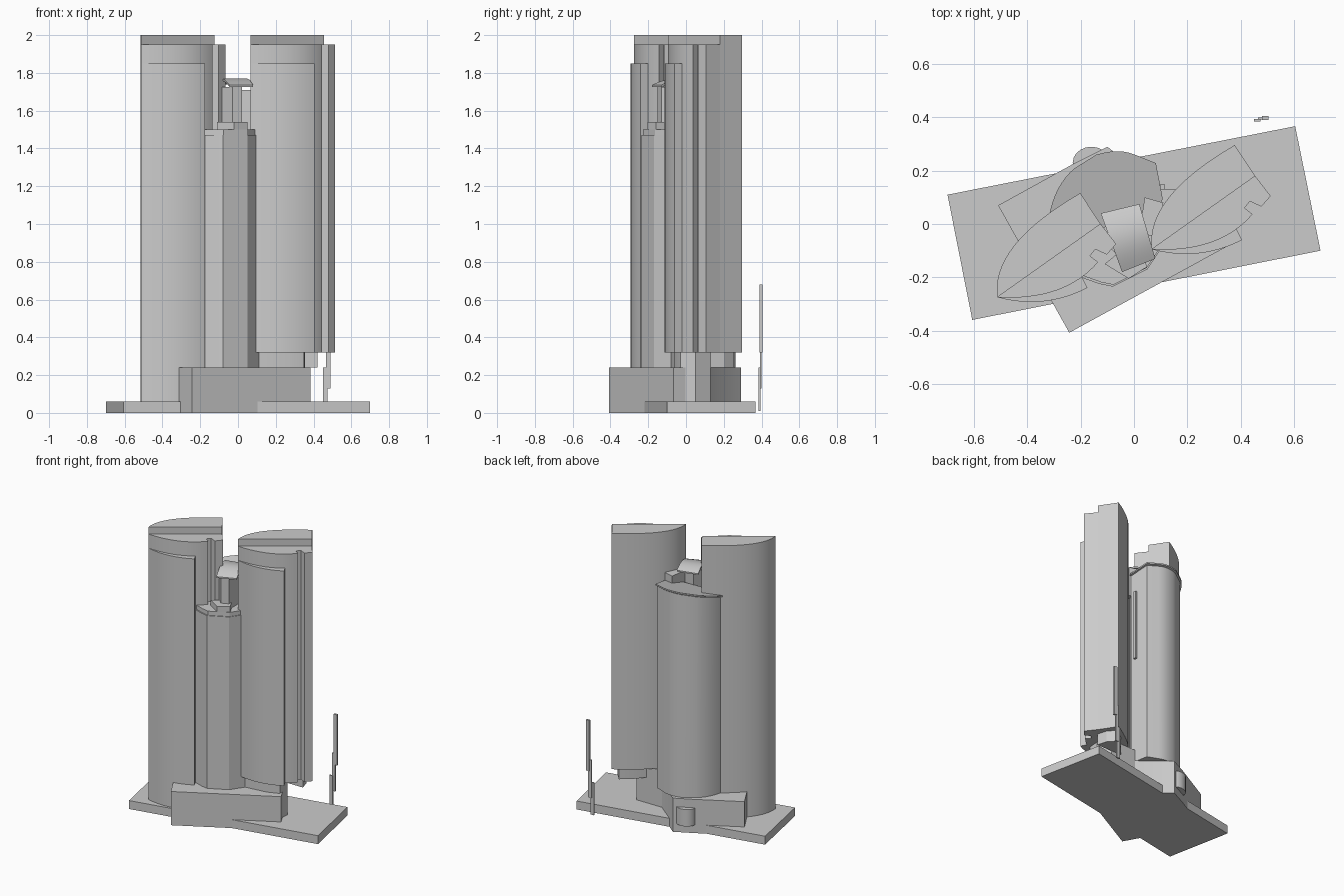
import bpy, bmesh, math
from mathutils import Vector

if "Cube" in bpy.data.objects:
    bpy.data.objects.remove(bpy.data.objects["Cube"])

grey = bpy.data.materials.new("concrete_grey")
grey.diffuse_color = (0.6, 0.6, 0.6, 1)
grey.use_nodes = True
grey.node_tree.nodes["Principled BSDF"].inputs["Base Color"].default_value = grey.diffuse_color


def finish(name, bm, smooth=True):
    bmesh.ops.recalc_face_normals(bm, faces=bm.faces)
    me = bpy.data.meshes.new(name)
    bm.to_mesh(me)
    bm.free()
    me.materials.append(grey)
    ob = bpy.data.objects.new(name, me)
    bpy.context.collection.objects.link(ob)
    bpy.ops.object.select_all(action='DESELECT')
    ob.select_set(True)
    bpy.context.view_layer.objects.active = ob
    if smooth:
        bpy.ops.object.shade_smooth_by_angle(angle=math.radians(25))
    return ob


def prism(name, pts, z0, z1, tilt=0.0, off=(0, 0)):
    """Extrude a plan outline; tilt raises the top along y."""
    bm = bmesh.new()
    pts = [(x + off[0], y + off[1]) for x, y in pts]
    lo = [bm.verts.new((x, y, z0)) for x, y in pts]
    hi = [bm.verts.new((x, y, z1 + tilt * y)) for x, y in pts]
    n = len(pts)
    bm.faces.new(lo)
    bm.faces.new(hi)
    for i in range(n):
        j = (i + 1) % n
        bm.faces.new((lo[i], lo[j], hi[j], hi[i]))
    return finish(name, bm)


def curve(a, c, b, n=16):
    """Quadratic arc from a to b pulled towards c."""
    a, b, c = Vector(a), Vector(b), Vector(c)
    return [tuple(a * (1 - t) ** 2 + c * 2 * t * (1 - t) + b * t * t)
            for t in (i / n for i in range(n + 1))]


def box(name, x0, x1, y0, y1, z0, z1):
    return prism(name, [(x0, y0), (x1, y0), (x1, y1), (x0, y1)], z0, z1)


# Ground slab and podium
prism("base_slab", [(-0.70, 0.11), (-0.607, -0.36), (0.70, -0.10), (0.605, 0.367)], 0, 0.06)
prism("podium", [(-0.51, 0.07), (-0.243, -0.408), (0.385, -0.065), (0.34, 0.02),
                 (0.10, 0.13), (-0.10, 0.29), (-0.22, 0.23)], 0, 0.24)

# Twin towers: the same three stepped slabs, one of them lifted
tip = (0.067, -0.095)
rear = curve(tip, (0.04, 0.10), (0.378, 0.296)) + [(0.455, 0.18)]
middle = curve(tip, (0.32, -0.11), (0.445, 0.037)) + [
    (0.415, 0.06), (0.435, 0.085), (0.478, 0.065), (0.513, 0.105), (0.455, 0.18)]
front = curve(tip, (0.244, -0.143), (0.405, -0.06)) + [(0.385, -0.02)]
for side, off, z0 in (("right", (0, 0), 0.32), ("left", (-0.58, -0.18), 0.0)):
    prism(side + "_tower_rear", rear, z0, 2.0, off=off)
    prism(side + "_tower_middle", middle, z0, 1.95, off=off)
    prism(side + "_tower_front", front, z0, 1.85, off=off)

# Supports below the lifted tower
prism("tower_support", [(0.10, -0.08), (0.27, -0.06), (0.35, -0.03), (0.355, 0.05),
                        (0.30, 0.13), (0.10, 0.13)], 0.06, 0.32)
prism("hanging_bay", [(0.22, 0.13), (0.42, 0.13), (0.40, 0.20), (0.35, 0.255), (0.28, 0.20)], 0.24, 0.32)

# Rounded rear core with a sloping roof
core = [(0.05, 0.0), (0.10, 0.09), (0.075, 0.22)] + \
    curve((0.0, 0.25), (-0.06, 0.275), (-0.14, 0.25), 6) + \
    curve((-0.22, 0.20), (-0.29, 0.14), (-0.31, 0.03), 8) + [(-0.22, -0.02)]
prism("rear_core", core, 0.24, 1.62, tilt=0.25)
rim = [(x * 1.04 + 0.004, y * 1.04) for x, y in core]
bm_roof = prism("core_roof", rim, 1.625, 1.635, tilt=0.25)
for v in bm_roof.data.vertices:
    if v.index < len(rim):
        v.co.z += 0.25 * v.co.y

# Rounded front bay between the towers
bay = [(-0.20, -0.20), (-0.13, -0.225), (-0.08, -0.235), (0.05, -0.17),
       (0.15, -0.02), (0.10, 0.05), (-0.20, 0.0)]
prism("front_bay", bay, 0.06, 1.47)
prism("front_bay_cap", [(x * 0.96, y * 0.97) for x, y in bay], 1.47, 1.50)

# Rooftop blocks
prism("roof_step", [(-0.11, -0.15), (-0.02, -0.205), (0.05, -0.16), (0.0, -0.06)], 1.50, 1.54)
prism("roof_pier", [(-0.09, -0.09), (-0.03, -0.15), (0.02, -0.13), (0.02, -0.02), (-0.06, 0.0)], 1.50, 1.725)
prism("roof_block", [(0.04, 0.10), (0.11, 0.08), (0.08, -0.05), (0.02, -0.03)], 1.50, 1.71)

# Thin arched canopy on the roof
bm = bmesh.new()
rows = []
for i in range(13):
    t = i / 12
    l = Vector((-0.125, 0.04)).lerp(Vector((-0.045, -0.18)), t)
    r = Vector((0.02, 0.075)).lerp(Vector((0.08, -0.13)), t)
    z = 1.72 + 0.04 * math.sin(math.pi * (0.15 + 0.8 * t))
    rows.append([bm.verts.new((p.x, p.y, z + dz)) for p, dz in ((l, 0), (r, 0), (r, 0.01), (l, 0.01))])
for a, b in zip(rows, rows[1:]):
    for k in range(4):
        m = (k + 1) % 4
        bm.faces.new((a[k], a[m], b[m], b[k]))
bm.faces.new(rows[0])
bm.faces.new(rows[-1])
finish("roof_canopy", bm)

# Rear drum and thin fin on the core
drum = [(-0.16 + 0.07 * math.cos(a * math.tau / 20), 0.23 + 0.06 * math.sin(a * math.tau / 20)) for a in range(20)]
prism("rear_drum", drum, 0.06, 0.18)
box("core_fin", 0.10, 0.115, 0.13, 0.15, 1.0, 1.5)

# Slim free-standing sign at the rear corner
box("sign_lower", 0.45, 0.475, 0.385, 0.395, 0.01, 0.24)
box("sign_middle", 0.465, 0.49, 0.392, 0.40, 0.13, 0.40)
box("sign_upper", 0.48, 0.505, 0.39, 0.405, 0.32, 0.68)
